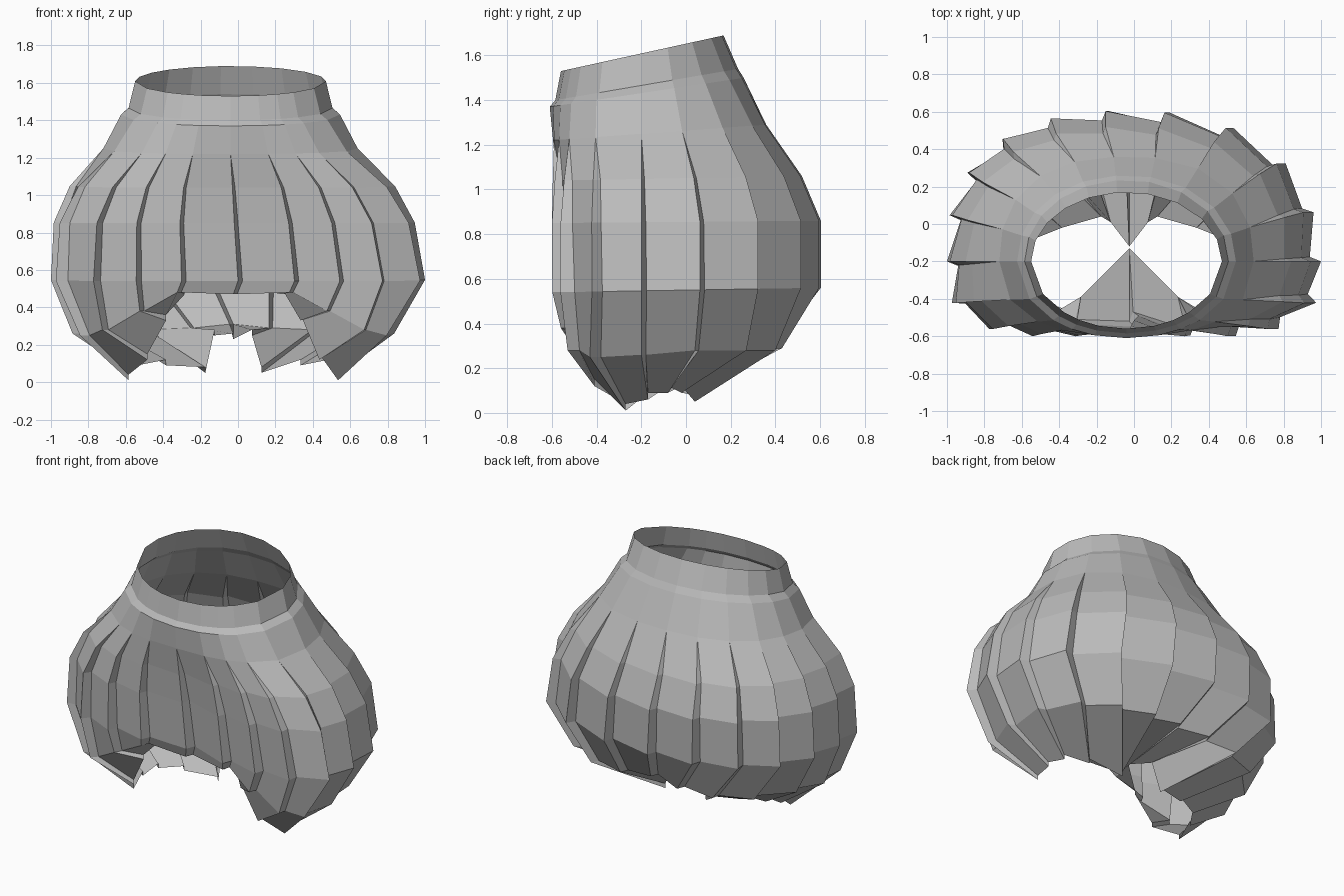
import bpy, bmesh, math
from mathutils import Vector

if "Cube" in bpy.data.objects:
    bpy.data.objects.remove(bpy.data.objects["Cube"], do_unlink=True)

PLEATS = 20
HALF = PLEATS // 2
MID_Y = -0.2

cloth = bpy.data.materials.new("grey cloth")
cloth.use_nodes = True
GREY = (0.5, 0.5, 0.5, 1)
cloth.diffuse_color = GREY
cloth.node_tree.nodes["Principled BSDF"].inputs["Base Color"].default_value = GREY

# Rings: centre x, half width, front y, back y, front z, back z, squareness, pleat depth, front dip
WAIST = [
    (-.04, .51, -.56, .17, 1.53, 1.69, 2.0, 0, 0),
    (-.04, .545, -.585, .235, 1.40, 1.54, 2.05, 0, 0),
    (-.04, .585, -.61, .26, 1.37, 1.50, 2.1, 0, 0),
]
BODY = [
    WAIST[-1],
    (-.04, .68, -.605, .36, 1.22, 1.29, 2.4, 0, .01),
    (-.03, .87, -.61, .52, 1.04, 1.06, 3.0, .035, .03),
    (-.02, .965, -.615, .605, .85, .86, 3.5, .05, .05),
    (0, 1.0, -.61, .605, .54, .56, 3.8, .06, .06),
]
# Rows below the widest ring, from front centre round one side to back centre
TUCK = [(0, -.52, .47), (.30, -.56, .48), (.50, -.56, .38), (.70, -.53, .28),
        (.82, -.43, .25), (.86, -.20, .26), (.82, .04, .28), (.67, .27, .28),
        (.45, .40, .28), (.21, .43, .29), (0, .41, .31)]
HEM = [(0, -.13, .49), (.26, -.39, .47), (.36, -.45, .33), (.46, -.41, .12),
       (.56, -.27, .01), (.56, -.17, .06), (.51, -.08, .09), (.36, -.02, .09),
       (.15, .04, .05), (.10, .01, .25), (0, -.12, .23)]


def ring_point(ring, k):
    """Outer point of a ring at pleat edge k, counted from the front."""
    cx, rx, front, back, zf, zb, power, depth, dip = ring
    a = 2 * math.pi * k / PLEATS
    if math.cos(a) > 0:
        # Pleats crowd towards the front corners
        a -= .36 * math.sin(2 * a) * math.sin(a) ** 2
    else:
        # Back pleats are turned a little to the right
        a += .1 * math.cos(a) ** 2
    s, c = math.sin(a), -math.cos(a)
    p = power if c < 0 else min(power, 2.4)
    r = (abs(s) ** p + abs(c) ** p) ** (-1 / p)
    x = rx * s * r
    y = c * r * (MID_Y - front if c < 0 else back - MID_Y)
    if c < 0:
        y += dip * math.exp(-(x / .25) ** 2)
    elif depth:
        x -= .035 * c
    z = zf + (zb - zf) * (MID_Y + y - front) / (back - front)
    return Vector((cx + x, MID_Y + y, z)), depth


def row_point(row, k):
    """Point of a mirrored lower row at pleat edge k."""
    x, y, z = row[min(k, PLEATS - k)]
    return Vector((math.copysign(x, HALF - k) - .025, y, z))


def edge_pair(source, k):
    """Inner and outer points of the step at one pleat edge."""
    if source is HEM:
        outer = row_point(HEM, k)
        return outer + Vector((0, 0, .03)), outer
    if source is TUCK:
        outer, depth = row_point(TUCK, k), .05
    else:
        outer, depth = ring_point(source, k)
    # Step straight into the cloth, leaning a little along the next panel
    span = .4 if outer.y < MID_Y else .8
    inward = -Vector((outer.x ** 3, ((outer.y - MID_Y) / span) ** 3 / span, 0)).normalized()
    along = Vector((inward.y, -inward.x, 0))
    return outer + (inward + along * .4) * depth, outer


def shell(name, sources):
    """Open shell of overlapping panels running down through the rings."""
    bm = bmesh.new()
    columns = []
    for k in range(PLEATS):
        pairs = [edge_pair(s, k) for s in sources]
        # Each panel starts inside one step and ends outside the next
        columns.append([bm.verts.new(outer) for inner, outer in pairs])
        columns.append([bm.verts.new(inner) for inner, outer in pairs])
    for i, left in enumerate(columns):
        right = columns[(i + 1) % len(columns)]
        for j in range(len(sources) - 1):
            bm.faces.new((left[j + 1], right[j + 1], right[j], left[j]))
    bmesh.ops.remove_doubles(bm, verts=bm.verts, dist=.0005)
    mesh = bpy.data.meshes.new(name)
    bm.to_mesh(mesh)
    bm.free()
    mesh.materials.append(cloth)
    obj = bpy.data.objects.new(name, mesh)
    bpy.context.collection.objects.link(obj)


shell("waistband", WAIST)
shell("pleated_breeches", BODY + [TUCK, HEM])
